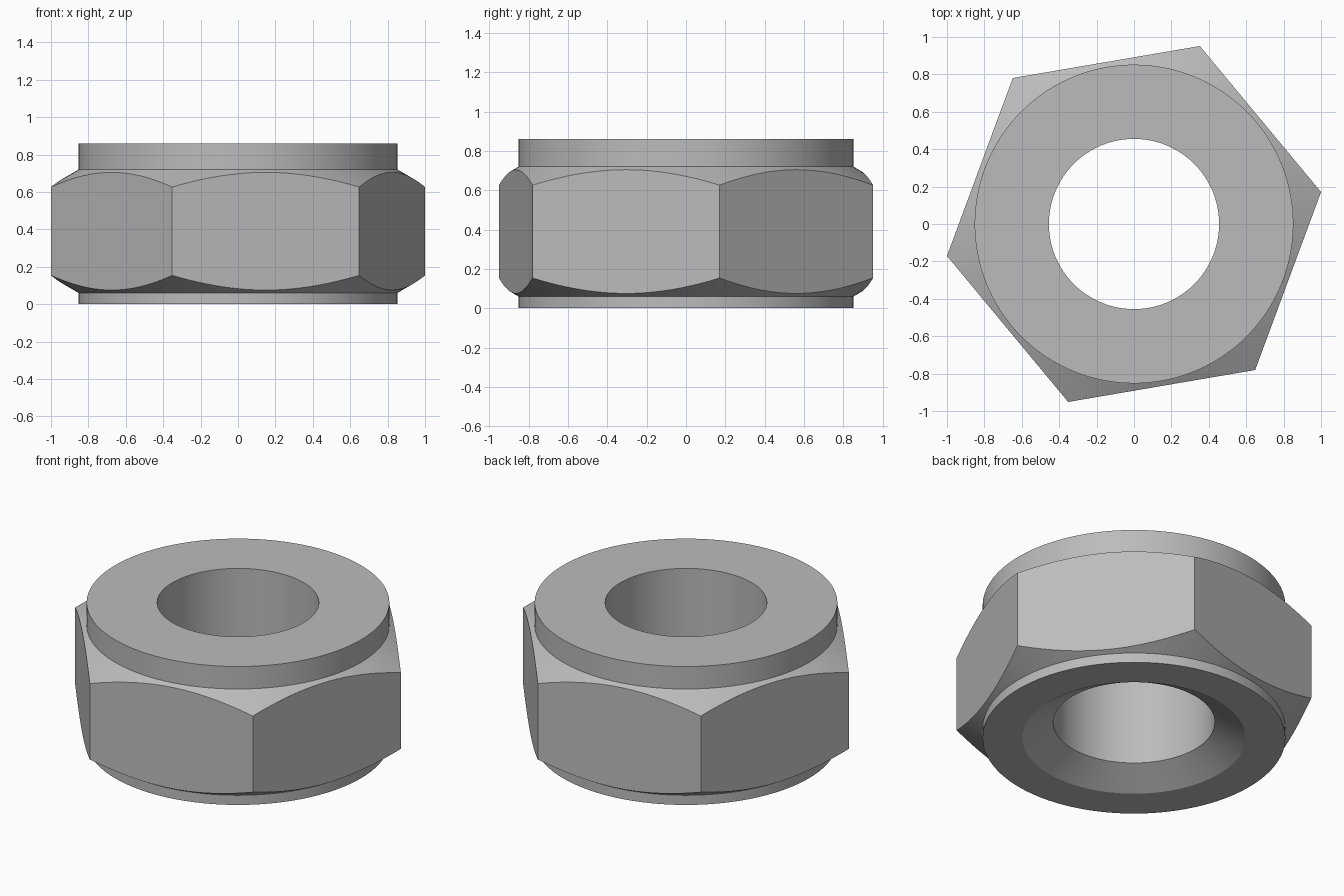
import bpy, bmesh, math

if "Cube" in bpy.data.objects:
    bpy.data.objects.remove(bpy.data.objects["Cube"], do_unlink=True)

# Main dimensions
CORNER_R = 1.0145                       # hexagon corner radius
FLAT_R = CORNER_R * math.cos(math.pi / 6)
TURN = math.radians(9.7)                # rotation of the hexagon
COLLAR_R, BORE_R, SINK_R = 0.852, 0.455, 0.628
COLLAR_LOW, COLLAR_HIGH, TOP = 0.06, 0.72, 0.86
SLOPE = math.tan(math.pi / 6)           # all chamfers are cut at 30 degrees
PER_SIDE = 24
SEGMENTS = 6 * PER_SIDE


def section(i):
    """Closed radius/height outline of the nut at one angular step."""
    angle = (i % PER_SIDE) / PER_SIDE * math.pi / 3 - math.pi / 6
    hex_r = FLAT_R / math.cos(angle)
    drop = (hex_r - COLLAR_R) * SLOPE
    return [
        (BORE_R, (SINK_R - BORE_R) * SLOPE),
        (SINK_R, 0), (COLLAR_R, 0), (COLLAR_R, COLLAR_LOW),
        (hex_r, COLLAR_LOW + drop), (hex_r, COLLAR_HIGH - drop),
        (COLLAR_R, COLLAR_HIGH), (COLLAR_R, TOP), (BORE_R, TOP),
    ]


# Steel colour
steel = bpy.data.materials.new("steel grey")
steel.use_nodes = True
colour = (0.5, 0.5, 0.5, 1)
steel.diffuse_color = colour
steel.node_tree.nodes["Principled BSDF"].inputs["Base Color"].default_value = colour

# Sweep the outline round the axis
bm = bmesh.new()
rings = []
for i in range(SEGMENTS):
    a = TURN + i * math.tau / SEGMENTS
    rings.append([bm.verts.new((r * math.cos(a), r * math.sin(a), z))
                  for r, z in section(i)])

flats = [[] for _ in range(6)]
for i, ring in enumerate(rings):
    following = rings[(i + 1) % SEGMENTS]
    for j in range(len(ring)):
        k = (j + 1) % len(ring)
        face = bm.faces.new((ring[j], following[j], following[k], ring[k]))
        if j == 4:
            flats[i // PER_SIDE].append(face)

# Merge the strips of each wrench flat into one face
for strips in flats:
    bmesh.ops.dissolve_faces(bm, faces=strips)
bmesh.ops.recalc_face_normals(bm, faces=bm.faces)

mesh = bpy.data.meshes.new("hex_nut")
bm.to_mesh(mesh)
bm.free()
mesh.materials.append(steel)
nut = bpy.data.objects.new("hex_nut", mesh)
bpy.context.collection.objects.link(nut)

# Smooth the round surfaces, keep the machined edges sharp
bpy.ops.object.select_all(action="DESELECT")
nut.select_set(True)
bpy.context.view_layer.objects.active = nut
bpy.ops.object.shade_smooth_by_angle(angle=math.radians(20))
